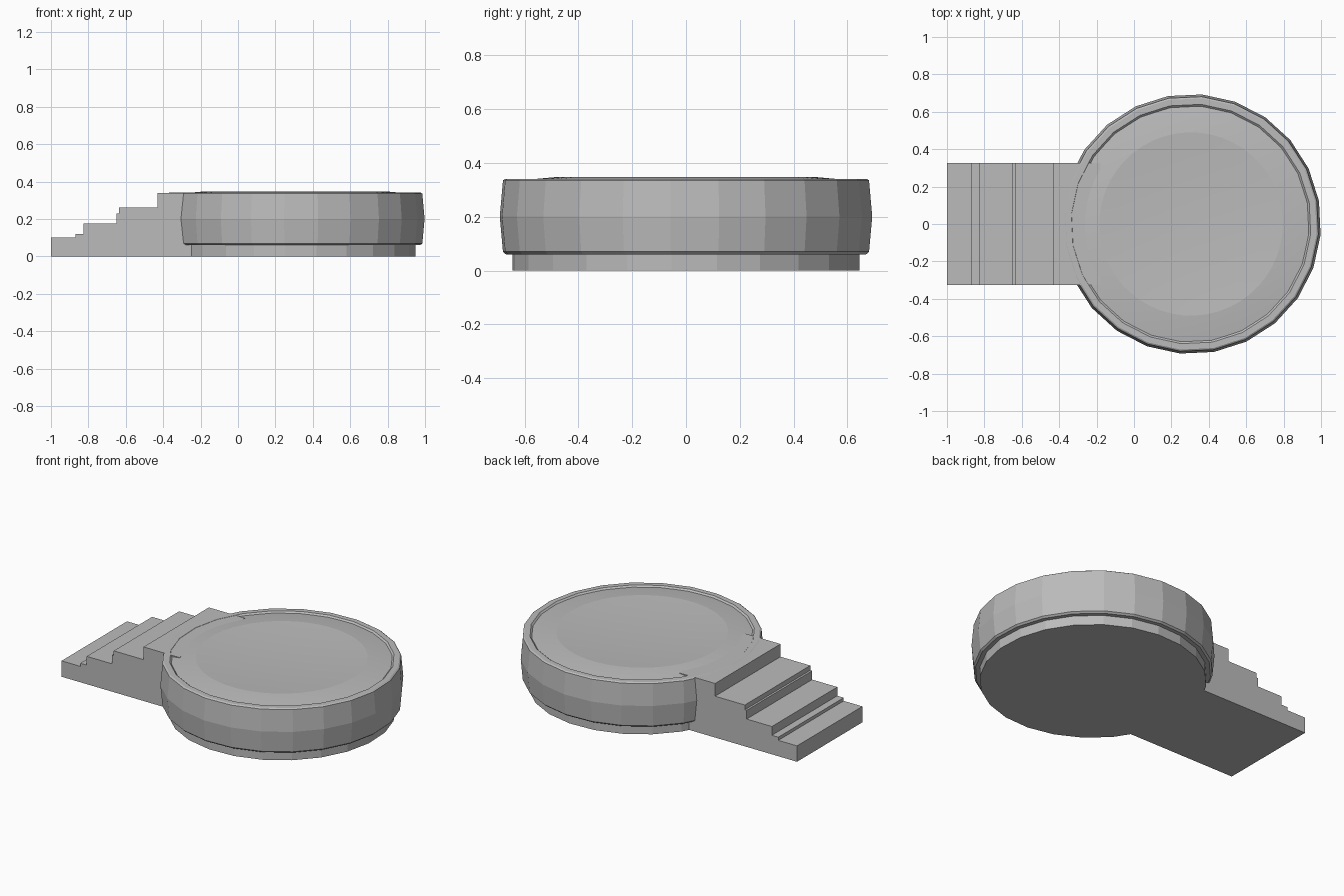
import bpy, bmesh, math

if "Cube" in bpy.data.objects:
    bpy.data.objects.remove(bpy.data.objects["Cube"])

SEG, PHASE, CX = 24, math.radians(10.2), 0.305

stone = bpy.data.materials.new("grey stone")
stone.diffuse_color = (0.5, 0.5, 0.5, 1)
stone.use_nodes = True
stone.node_tree.nodes["Principled BSDF"].inputs["Base Color"].default_value = stone.diffuse_color


def finish(name, bm):
    bmesh.ops.recalc_face_normals(bm, faces=bm.faces)
    me = bpy.data.meshes.new(name)
    bm.to_mesh(me)
    bm.free()
    me.materials.append(stone)
    ob = bpy.data.objects.new(name, me)
    bpy.context.collection.objects.link(ob)
    return ob


def lathe(name, profile, seg=SEG, smooth=False, cap_top=False, cap_bottom=False):
    """Spin (radius, z) points around the platform centre."""
    bm = bmesh.new()
    rings = []
    for r, z in profile:
        if r == 0:
            rings.append([bm.verts.new((CX, 0, z))] * seg)
            continue
        rings.append([bm.verts.new((CX + r * math.cos(PHASE + math.tau * i / seg),
                                    r * math.sin(PHASE + math.tau * i / seg), z))
                      for i in range(seg)])
    for a, b in zip(rings, rings[1:]):
        for i in range(seg):
            j = (i + 1) % seg
            quad = [a[i], a[j], b[j], b[i]]
            bm.faces.new(list(dict.fromkeys(quad)))
    if cap_bottom:
        bm.faces.new(rings[0])
    if cap_top:
        bm.faces.new(rings[-1])
    for f in bm.faces:
        f.smooth = smooth
    return finish(name, bm)


# Recessed foot under the platform
lathe("platform_foot", [(0.647, 0), (0.647, 0.062)], cap_bottom=True, cap_top=True)

# Bulging drum with flat rim and a small step down inside
lathe("platform_drum", [(0.64, 0.06), (0.672, 0.06), (0.683, 0.07), (0.695, 0.2),
                        (0.683, 0.335), (0.674, 0.341), (0.642, 0.341),
                        (0.630, 0.330), (0.62, 0.325)])

# Floor: sloping border rising to a crest
lathe("floor_border", [(0.634, 0.331), (0.567, 0.340), (0.49, 0.347)],
      seg=48, smooth=True)

# Shallow dish in the middle
dish = [(r, 0.331 + 0.016 * (r / 0.49) ** 2) for r in (0.49, 0.4, 0.3, 0.2, 0.1, 0)]
lathe("floor_dish", dish, seg=48, smooth=True)

# Stairs: side profile extruded across the width
steps = [(-0.87, 0.10), (-0.825, 0.12), (-0.65, 0.175),
         (-0.637, 0.23), (-0.43, 0.26), (-0.18, 0.34)]
outline, x = [(-1.0, 0.0)], -1.0
for x_end, z in steps:
    outline += [(x, z), (x_end, z)]
    x = x_end
outline.append((x, 0.0))
bm = bmesh.new()
face = bm.faces.new([bm.verts.new((px, -0.325, pz)) for px, pz in outline])
ext = bmesh.ops.extrude_face_region(bm, geom=[face])
bmesh.ops.translate(bm, vec=(0, 0.65, 0),
                    verts=[v for v in ext["geom"] if isinstance(v, bmesh.types.BMVert)])
finish("stairs", bm)
